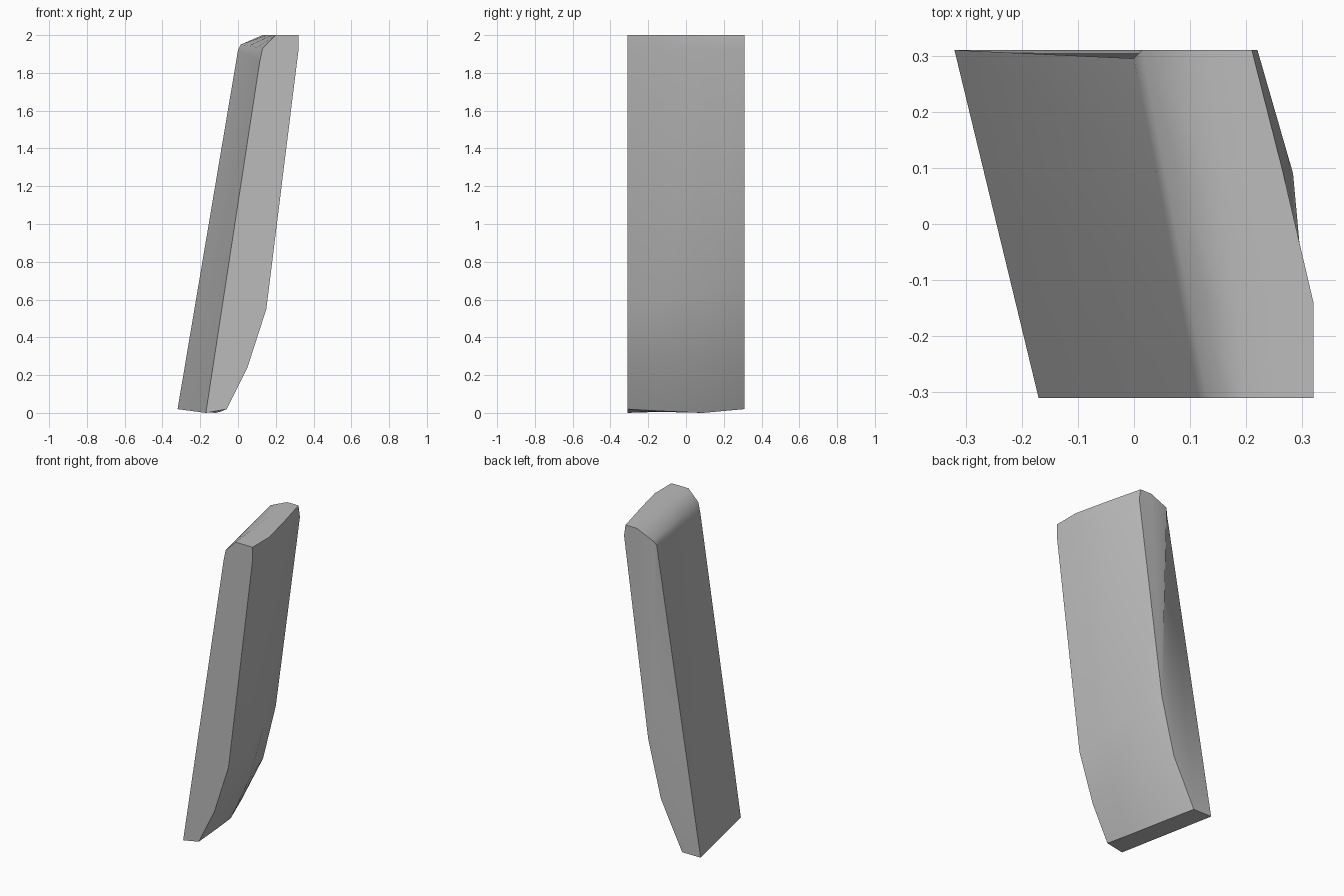
import bpy, bmesh, math
from mathutils import Vector

cube = bpy.data.objects.get("Cube")
if cube:
    bpy.data.objects.remove(cube, do_unlink=True)


def make_material(name, colour):
    material = bpy.data.materials.new(name)
    material.use_nodes = True
    material.diffuse_color = colour
    shader = next(n for n in material.node_tree.nodes if n.type == "BSDF_PRINCIPLED")
    shader.inputs["Base Color"].default_value = colour
    return material


# Leaning end profiles as (x, z), from the bottom left corner round by the right side
front_profile = [(-.17, 0), (-.06, .02), (.05, .24), (.15, .55), (.32, 1.92),
                 (.32, 2), (.2, 2), (.13, 1.93), (.115, 1.86)]
back_profile = [(-.32, .02), (-.19, .02), (-.04, .32), (.05, .68), (.22, 1.93),
                (.21, 2), (.13, 2), (.015, 1.95), (0, 1.92)]
half_depth = .31
outer_side = range(1, 5)
outer_top = 5

# Cross-sections as (y, bulge of the outer side, bulge of its top edge, dip of the bottom)
stations = [(-half_depth, 0, 0, 0), (-.14, .012, .03, .01),
            (.09, .028, .017, .02), (half_depth, 0, 0, 0)]


def cross_section(y, side_bulge, top_bulge, dip):
    blend = (y + half_depth) / (2 * half_depth)
    points = []
    for i, (front, back) in enumerate(zip(front_profile, back_profile)):
        p = Vector(front).lerp(Vector(back), blend)
        if i in outer_side:
            p.x += side_bulge
        if i == outer_top:
            p.x += top_bulge
        if i == outer_side[0]:
            p.y -= dip
        points.append((p.x, y, p.y))
    return points


def loft(name, sections, material):
    bm = bmesh.new()
    rings = [[bm.verts.new(p) for p in section] for section in sections]
    count = len(rings[0])
    for near, far in zip(rings, rings[1:]):
        for i in range(count):
            j = (i + 1) % count
            bm.faces.new((near[i], near[j], far[j], far[i]))
    bm.faces.new(rings[0])
    bm.faces.new(list(reversed(rings[-1])))
    # Slightly chamfered upper back corner
    rings[-1][-1].co.y -= .015
    bmesh.ops.triangulate(bm, faces=[f for f in bm.faces if len(f.verts) > 4])
    bmesh.ops.recalc_face_normals(bm, faces=bm.faces)
    mesh = bpy.data.meshes.new(name)
    bm.to_mesh(mesh)
    bm.free()
    mesh.materials.append(material)
    obj = bpy.data.objects.new(name, mesh)
    bpy.context.collection.objects.link(obj)
    return obj


# Leaning slab with a curved lower outer side
grey = make_material("plain grey", (.5, .5, .5, 1))
slab = loft("leaning_slab", [cross_section(*s) for s in stations], grey)

bpy.ops.object.select_all(action="DESELECT")
slab.select_set(True)
bpy.context.view_layer.objects.active = slab
bpy.ops.object.shade_smooth_by_angle(angle=math.radians(50))
